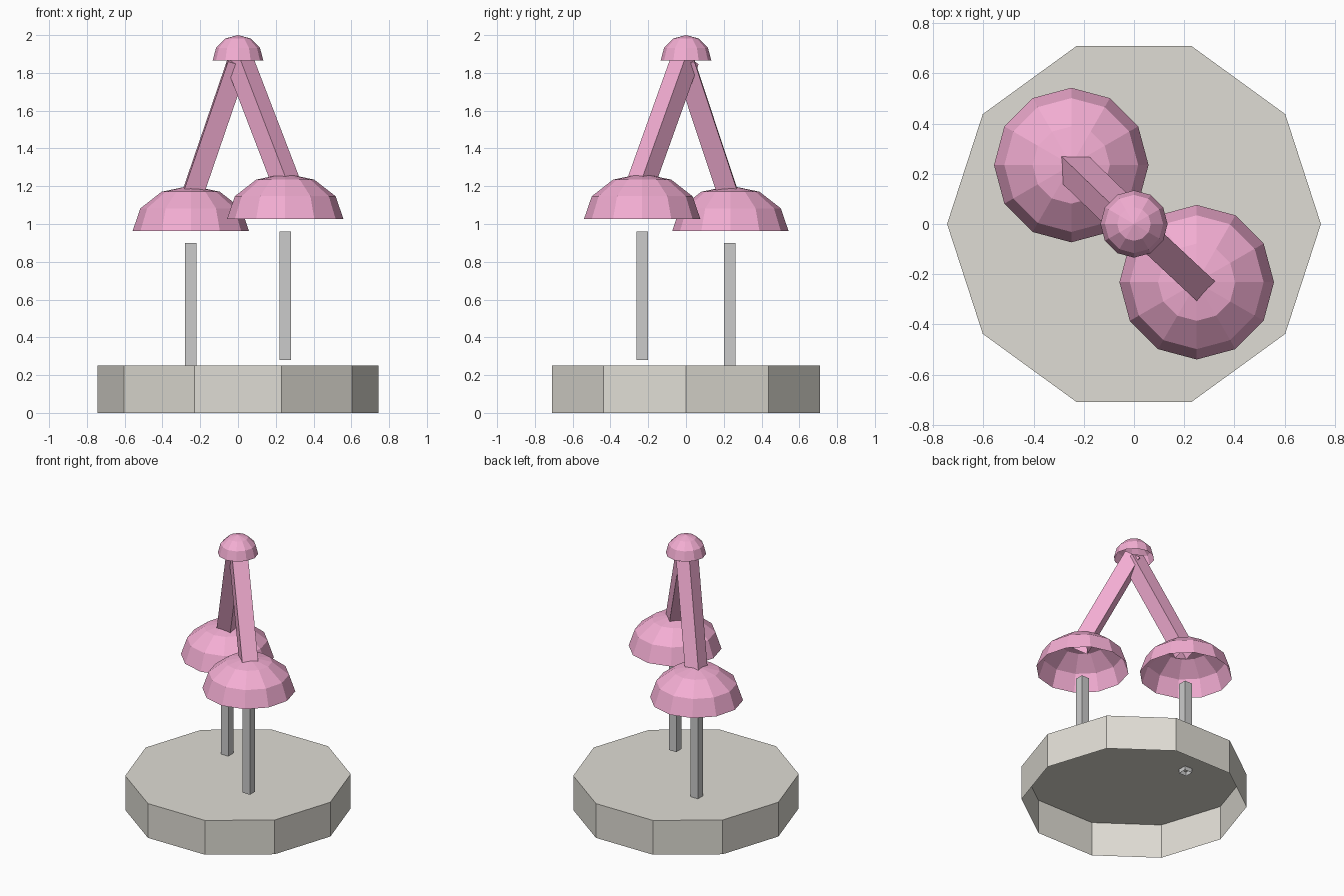
import bpy
from math import sin, cos, pi, radians
from mathutils import Vector, Matrix

if "Cube" in bpy.data.objects:
    bpy.data.objects.remove(bpy.data.objects["Cube"])


def material(name, color):
    m = bpy.data.materials.new(name)
    m.diffuse_color = (*color, 1)
    m.use_nodes = True
    m.node_tree.nodes["Principled BSDF"].inputs["Base Color"].default_value = m.diffuse_color
    return m


pink = material("pink", (0.90, 0.42, 0.65))
stone = material("warm_grey", (0.74, 0.72, 0.66))


def add_object(name, verts, faces, mat=None, matrix=None):
    mesh = bpy.data.meshes.new(name)
    mesh.from_pydata(verts, [], faces)
    mesh.update()
    obj = bpy.data.objects.new(name, mesh)
    if mat:
        mesh.materials.append(mat)
    if matrix:
        obj.matrix_world = matrix
    bpy.context.collection.objects.link(obj)
    return obj


def lathe(name, profile, sides, mat=None, matrix=None, start=0.0, cap=False):
    """Faceted shell from (radius, z) rings, open below; cap closes the top ring."""
    verts = [(r * cos(start + 2 * pi * i / sides), r * sin(start + 2 * pi * i / sides), z)
             for r, z in profile for i in range(sides)]
    faces = [(k * sides + i, k * sides + (i + 1) % sides,
              (k + 1) * sides + (i + 1) % sides, (k + 1) * sides + i)
             for k in range(len(profile) - 1) for i in range(sides)]
    last = (len(profile) - 1) * sides
    if cap:
        faces.append(tuple(range(last, last + sides)))
    return add_object(name, verts, faces, mat, matrix)


def dome(name, center, radius, height, sides=12):
    """Open half sphere with three bands, the last one closing on a pole."""
    profile = [(radius * cos(radians(a)), height * sin(radians(a))) for a in (0, 30, 60)]
    obj = lathe(name, profile, sides, pink, Matrix.Translation(center))
    mesh = obj.data
    verts = [v.co.copy() for v in mesh.vertices] + [Vector((0, 0, height))]
    faces = [tuple(p.vertices) for p in mesh.polygons]
    faces += [(2 * sides + i, 2 * sides + (i + 1) % sides, 3 * sides) for i in range(sides)]
    mesh.clear_geometry()
    mesh.from_pydata(verts, [], faces)
    mesh.update()


def arm(name, bottom, top, width, roll):
    """Square bar between two points, rolled about its own axis."""
    bottom, top = Vector(bottom), Vector(top)
    axis = (top - bottom).normalized()
    side = axis.cross(Vector((0, 0, 1))).normalized()
    up = axis.cross(side)
    frame = Matrix((side, up, axis)).transposed().to_4x4()
    r, length = width / 2 ** 0.5, (top - bottom).length
    obj = lathe(name, [(r, 0), (r, length)], 4, pink,
                Matrix.Translation(bottom) @ frame, radians(45 + roll), cap=True)
    return obj


# Ten-sided base, hollow underneath
lathe("base", [(0.745, 0), (0.745, 0.25)], 10, stone, cap=True)

# Two square posts
for name, x, y, z in (("left_post", -0.25, 0.232, 0.22), ("right_post", 0.25, -0.232, 0.28)):
    r = 0.03 * 2 ** 0.5
    lathe(name, [(r, 0), (r, 0.68)], 4, None, Matrix.Translation((x, y, z)), pi / 4)

# Bell domes above the posts and the small knob on top
dome("left_dome", (-0.25, 0.235, 0.963), 0.308, 0.24)
dome("right_dome", (0.25, -0.232, 1.027), 0.308, 0.24)
dome("top_knob", (0, 0, 1.866), 0.134, 0.134)

# Slanted arms joining the domes to the knob
arm("left_arm", (-0.25, 0.232, 1.13), (0, -0.01, 1.86), 0.107, 45)
arm("right_arm", (0.262, -0.245, 1.20), (0.005, -0.005, 1.87), 0.107, 0)
